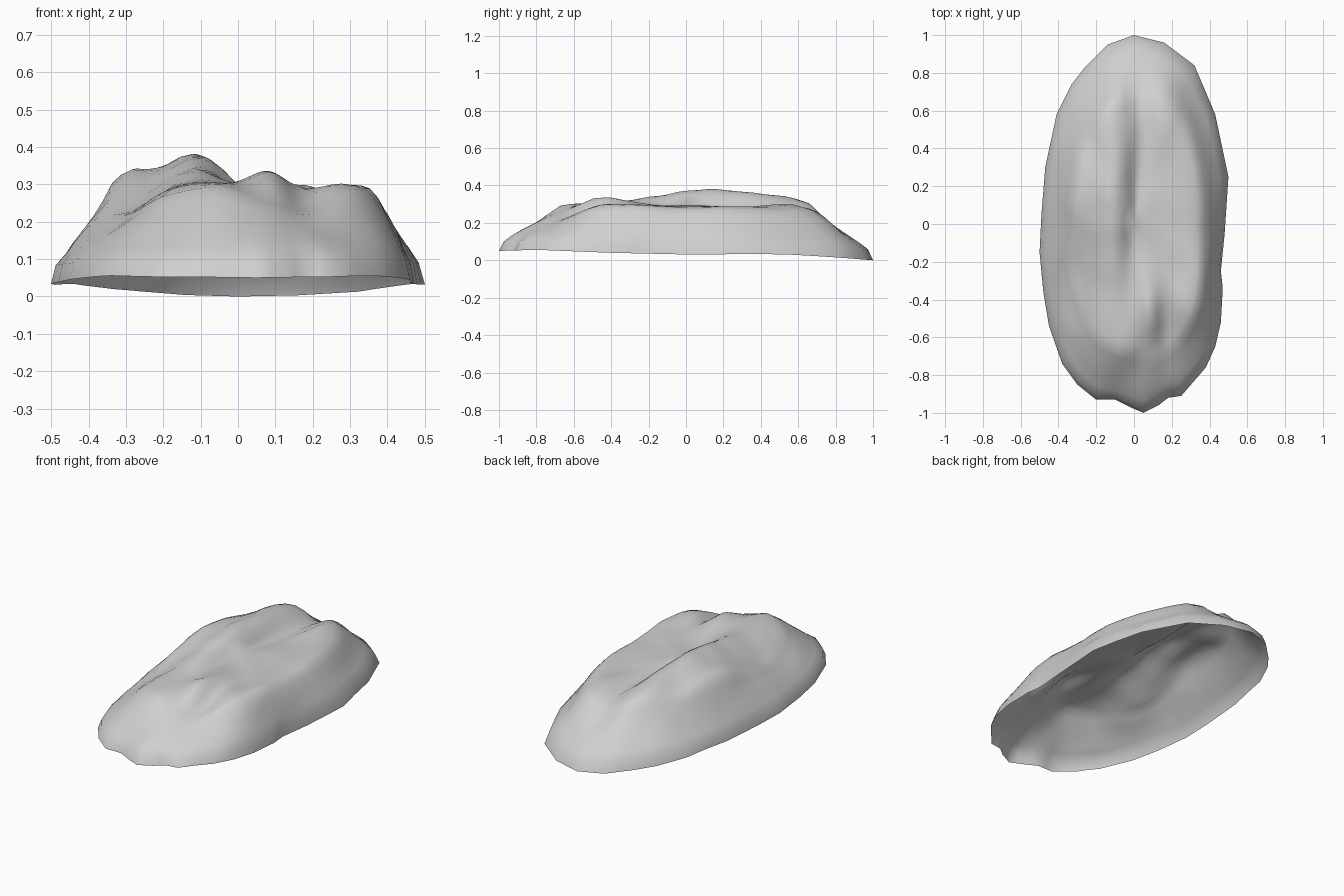
import bpy, bmesh, math
from mathutils import Vector, noise

cube = bpy.data.objects.get("Cube")
if cube:
    bpy.data.objects.remove(cube, do_unlink=True)

# Plan outline of the rim, clockwise from the back tip
OUTLINE = [(0, 1), (.16, .96), (.32, .84), (.43, .58), (.5, .25), (.48, -.05),
           (.46, -.25), (.47, -.34), (.46, -.52), (.43, -.65), (.38, -.76),
           (.25, -.91), (.18, -.92), (.13, -.96), (.05, -1), (-.02, -.97),
           (-.1, -.93), (-.2, -.93), (-.3, -.85), (-.38, -.74), (-.45, -.54),
           (-.48, -.36), (-.5, -.15), (-.49, .05), (-.47, .3), (-.41, .58),
           (-.33, .74), (-.26, .83), (-.14, .95)]

# Flank profile: fraction of the radius, fraction of the height
FLANK = [(1, 0), (.98, .2), (.9, .46), (.8, .72), (.71, .94), (.62, 1), (0, 1)]

# Humps and hollows on the crown: x, y, x width, y width, height
HUMPS = [(-.11, .13, .08, .3, .095), (-.29, .14, .05, .16, .055),
         (.09, -.44, .05, .1, .06), (-.08, -.62, .09, .1, .02),
         (.05, .42, .04, .12, -.03), (.01, .2, .03, .12, -.03),
         (-.01, -.08, .04, .12, -.02), (.17, -.52, .04, .09, -.04),
         (.2, -.7, .12, .1, -.05), (-.31, -.36, .08, .22, -.06),
         (.14, .62, .05, .12, .015), (-.15, .62, .08, .12, .025),
         (.03, .72, .05, .1, -.05), (.4, 0, .05, .1, -.015),
         (.36, .58, .07, .13, -.035), (.32, -.4, .07, .14, .015)]

# Rim height along the length: y, z
RIM = [(-1, .05), (-.8, .056), (-.4, .04), (0, .031), (.5, .034), (.8, .016), (1, 0)]


def along(table, t):
    for (t0, h0), (t1, h1) in zip(table, table[1:]):
        if min(t0, t1) <= t <= max(t0, t1):
            return h0 + (h1 - h0) * (t - t0) / (t1 - t0)


def crown_height(x, y):
    z = .287
    for cx, cy, sx, sy, h in HUMPS:
        z += h * math.exp(-((x - cx) / sx) ** 2 / 2 - ((y - cy) / sy) ** 2 / 2)
    return z


def surface(x, y, r):
    low = along(RIM, y)
    # The left flank is steeper, so its shoulder lies further out
    steep = 1 + max(0, x) * .9
    z = low + (crown_height(x, y) - low) * along(FLANK, r ** steep)
    bump = noise.noise(Vector((x * 9, y * 6, 3)))
    return Vector((x, y, z + .012 * bump * min(1, (1 - r) * 5)))


# Rim points, with one extra on every edge
rim = []
for a, b in zip(OUTLINE, OUTLINE[1:] + OUTLINE[:1]):
    a, b = Vector(a), Vector(b)
    rim += [a, (a + b) / 2]
n = len(rim)

# Softened outline, so that the notches in the rim fade out up the flanks
soft = rim
for _ in range(6):
    soft = [(soft[i - 1] + soft[i] * 2 + soft[(i + 1) % n]) / 4 for i in range(n)]

# Open shell: concentric rings from rim to crown
RINGS = [1, .98, .94, .9, .85, .8, .75, .71, .66, .6, .52, .44, .36, .28, .2, .12]
bm = bmesh.new()
rings = []
for r in RINGS:
    ring = []
    for p, q in zip(rim, soft):
        point = p.lerp(q, min(1, (1 - r) * 10)) * r
        ring.append(bm.verts.new(surface(point.x, point.y, r)))
    rings.append(ring)
for outer, inner in zip(rings, rings[1:]):
    for i in range(n):
        j = (i + 1) % n
        bm.faces.new((outer[j], outer[i], inner[i], inner[j]))
top = bm.verts.new(surface(0, 0, 0))
for i in range(n):
    bm.faces.new((rings[-1][(i + 1) % n], rings[-1][i], top))

# Small unevenness in the flanks, leaving the rim in place
for ring in rings[2:9]:
    for v in ring:
        out = Vector((v.co.x * 2, v.co.y, 0)).normalized()
        v.co += out * .01 * noise.noise(v.co * 7)
bmesh.ops.recalc_face_normals(bm, faces=bm.faces)
if top.normal.z < 0:
    bmesh.ops.reverse_faces(bm, faces=bm.faces)

mesh = bpy.data.meshes.new("rock_shell")
bm.to_mesh(mesh)
bm.free()
rock = bpy.data.objects.new("rock_shell", mesh)
bpy.context.collection.objects.link(rock)
for poly in mesh.polygons:
    poly.use_smooth = True

# Stone colour
stone = bpy.data.materials.new("pale_grey_stone")
stone.use_nodes = True
grey = (.63, .63, .63, 1)
stone.diffuse_color = grey
stone.node_tree.nodes["Principled BSDF"].inputs["Base Color"].default_value = grey
mesh.materials.append(stone)
